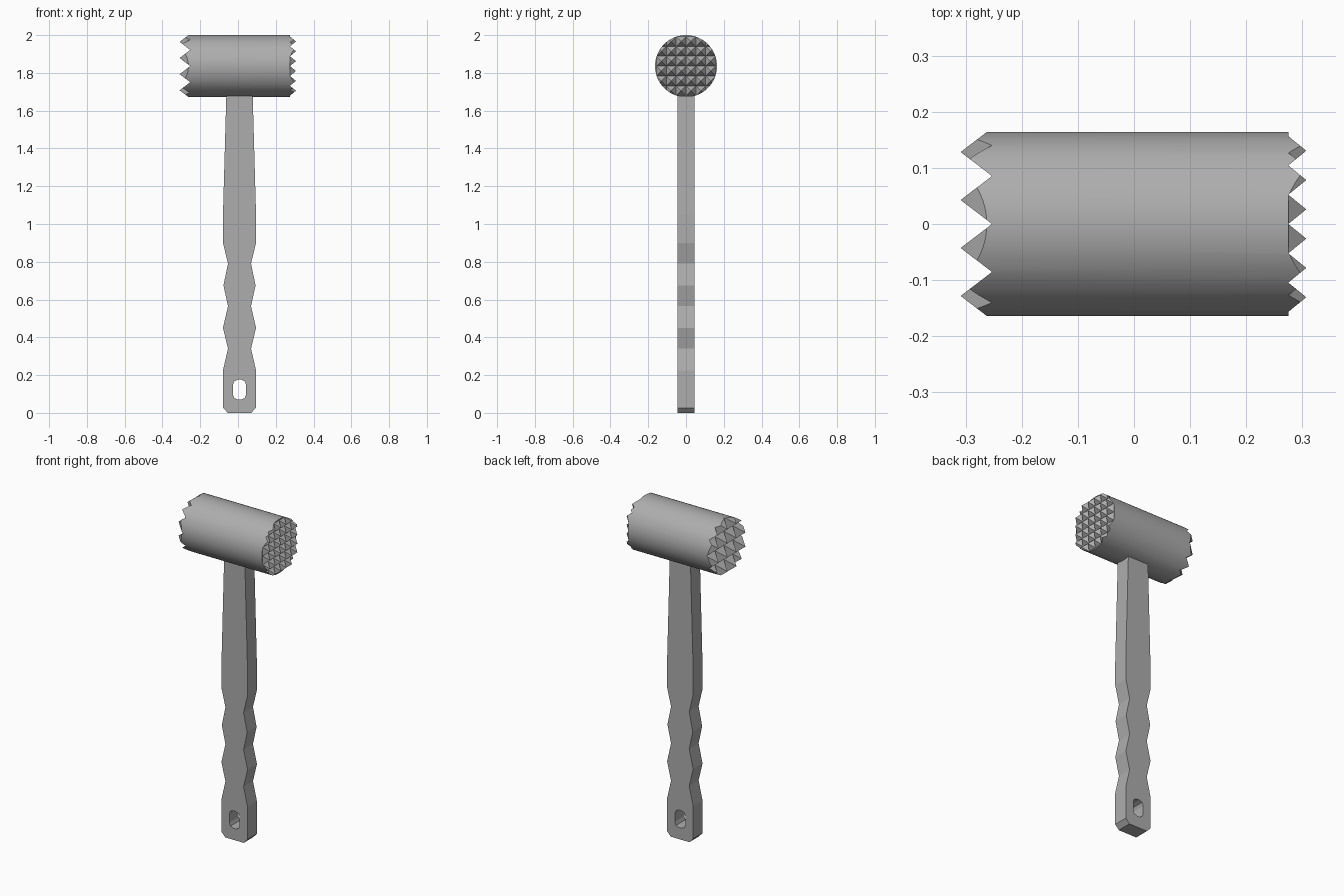
import bpy, bmesh, math

if "Cube" in bpy.data.objects:
    bpy.data.objects.remove(bpy.data.objects["Cube"])

steel = bpy.data.materials.new("grey_steel")
steel.diffuse_color = (0.42, 0.42, 0.42, 1)
steel.use_nodes = True
steel.node_tree.nodes["Principled BSDF"].inputs["Base Color"].default_value = steel.diffuse_color

HEAD_Z, HEAD_R = 1.836, 0.164
GRIP_X = 0.008


def finish(name, bm):
    bmesh.ops.recalc_face_normals(bm, faces=bm.faces)
    mesh = bpy.data.meshes.new(name)
    bm.to_mesh(mesh)
    bm.free()
    mesh.materials.append(steel)
    obj = bpy.data.objects.new(name, mesh)
    bpy.context.collection.objects.link(obj)
    return obj


def prism(name, outline, half_depth):
    """Extrude an x-z outline along y."""
    bm = bmesh.new()
    face = bm.faces.new([bm.verts.new((x, -half_depth, z)) for x, z in outline])
    ext = bmesh.ops.extrude_face_region(bm, geom=[face])
    moved = [v for v in ext["geom"] if isinstance(v, bmesh.types.BMVert)]
    bmesh.ops.translate(bm, verts=moved, vec=(0, 2 * half_depth, 0))
    return finish(name, bm)


def tooth_cutter(name, side, teeth, pitch, valley, tip):
    """Block lying outside the head whose inner face is a grid of pyramid hollows."""
    n = teeth + 2                      # one flat cell all round
    start = -n * pitch / 2
    bm = bmesh.new()
    grid = [[bm.verts.new((side * valley, start + i * pitch, HEAD_Z + start + j * pitch))
             for j in range(n + 1)] for i in range(n + 1)]
    for i in range(n):
        for j in range(n):
            q = [grid[i][j], grid[i + 1][j], grid[i + 1][j + 1], grid[i][j + 1]]
            border = i in (0, n - 1) or j in (0, n - 1)
            if border:
                bm.faces.new(q)
                continue
            apex = bm.verts.new((side * tip, start + (i + 0.5) * pitch,
                                 HEAD_Z + start + (j + 0.5) * pitch))
            for k in range(4):
                bm.faces.new((q[k], q[(k + 1) % 4], apex))
    # close the block with an outer wall
    rim = [e for e in bm.edges if e.is_boundary]
    ext = bmesh.ops.extrude_edge_only(bm, edges=rim)["geom"]
    for v in ext:
        if isinstance(v, bmesh.types.BMVert):
            v.co.x = side * 0.6
    bmesh.ops.holes_fill(bm, edges=[e for e in bm.edges if e.is_boundary], sides=0)
    return finish(name, bm)


def cut(obj, cutter):
    mod = obj.modifiers.new("cut", 'BOOLEAN')
    mod.operation = 'DIFFERENCE'
    mod.solver = 'EXACT'
    mod.object = cutter
    bpy.context.view_layer.objects.active = obj
    bpy.ops.object.modifier_apply(modifier=mod.name)
    bpy.data.objects.remove(cutter)


# Head: round bar with coarse teeth on the left and fine teeth on the right
bpy.ops.mesh.primitive_cylinder_add(vertices=96, radius=HEAD_R, depth=0.8,
                                    location=(0, 0, HEAD_Z),
                                    rotation=(0, math.pi / 2, 0))
head = bpy.context.object
head.name = "mallet_head"
bpy.ops.object.transform_apply(location=True, rotation=True, scale=True)
head.data.materials.append(steel)
cut(head, tooth_cutter("coarse_cutter", -1, 4, 0.0855, 0.253, 0.309))
cut(head, tooth_cutter("fine_cutter", 1, 6, 0.0522, 0.275, 0.307))
bpy.ops.object.select_all(action='DESELECT')
head.select_set(True)
bpy.context.view_layer.objects.active = head
bpy.ops.object.shade_smooth_by_angle(angle=math.radians(20))

# Handle: flat bar with finger notches, mirrored half profile (half width, z)
half = [(0.062, 0.0), (0.0875, 0.027), (0.0875, 0.225), (0.061, 0.34),
        (0.0875, 0.45), (0.061, 0.565), (0.085, 0.675), (0.061, 0.79),
        (0.0875, 0.9), (0.0875, 1.05), (0.07, 1.675), (0.068, 1.74)]
outline = [(GRIP_X + w, z) for w, z in half] + [(GRIP_X - w, z) for w, z in reversed(half)]
handle = prism("handle", outline, 0.045)

# Hanging hole: rounded slot near the bottom
slot = []
for cx, cz, a0 in ((1, 1, 0), (-1, 1, 90), (-1, -1, 180), (1, -1, 270)):
    for step in (0, 45, 90):
        a = math.radians(a0 + step)
        slot.append((GRIP_X + cx * 0.008 + 0.027 * math.cos(a),
                     0.123 + cz * 0.026 + 0.027 * math.sin(a)))
cut(handle, prism("slot_cutter", slot, 0.2))
